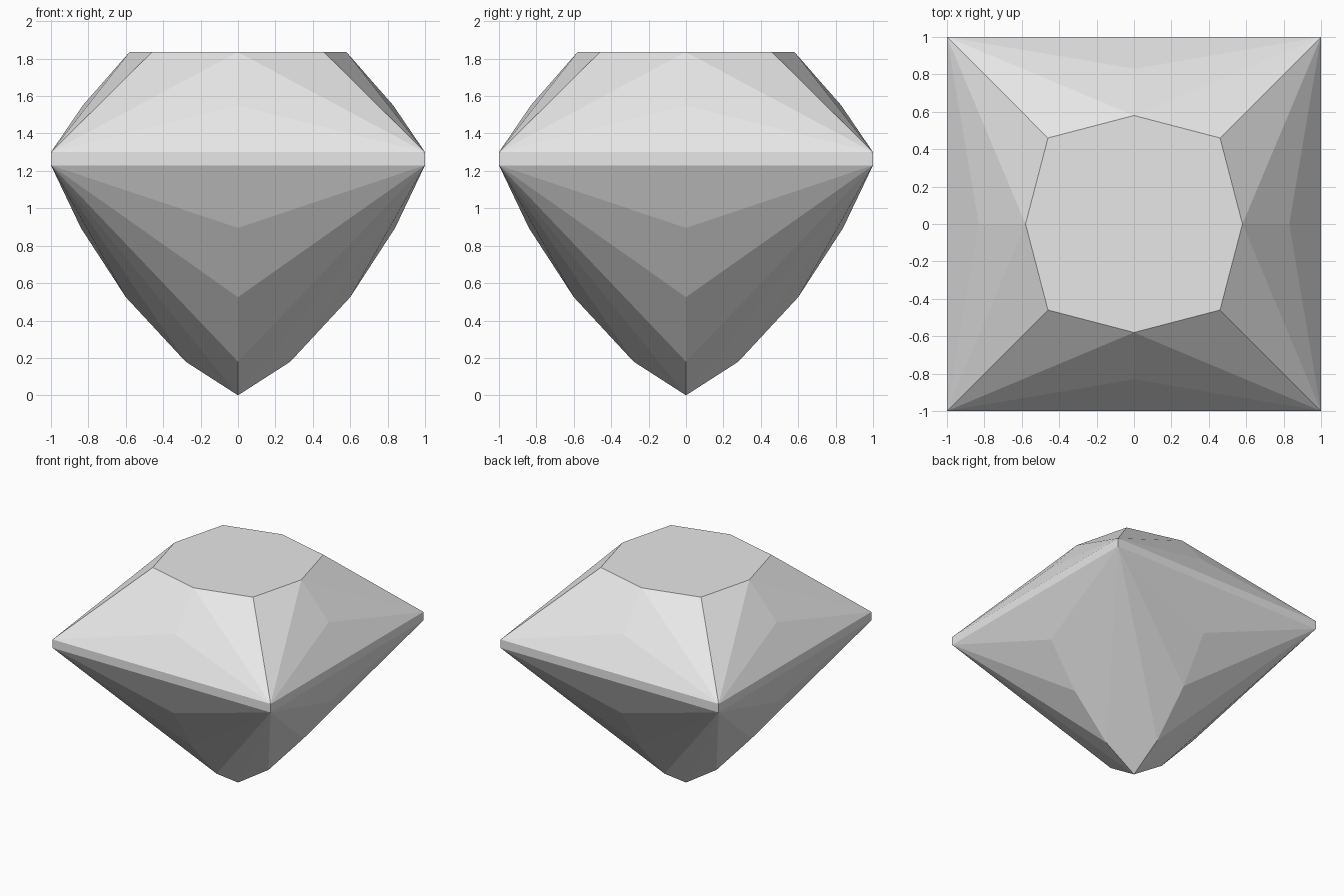
import bpy
import bmesh
from math import pi
from mathutils import Matrix, Vector

cube = bpy.data.objects.get("Cube")
if cube:
    bpy.data.objects.remove(cube, do_unlink=True)

GREY = (0.8, 0.8, 0.8, 1)
mat = bpy.data.materials.new("gem grey")
mat.use_nodes = True
mat.diffuse_color = GREY
mat.node_tree.nodes["Principled BSDF"].inputs["Base Color"].default_value = GREY

GIRDLE_TOP, GIRDLE_LOW, TABLE_Z = 1.30, 1.23, 1.835
TABLE_CORNER = 0.46
# Mid-side ridge points as (distance from axis, height), from girdle outwards
CROWN = [(0.83, 1.55), (0.58, TABLE_Z)]
PAVILION = [(0.84, 0.895), (0.60, 0.525), (0.28, 0.18), (0, 0)]


def fan(left, right, ridge):
    """Facets running from both girdle corners to each ridge point."""
    facets = [(left, right, ridge[0])]
    for a, b in zip(ridge, ridge[1:]):
        facets += [(left, a, b), (a, right, b)]
    return facets


def side_facets():
    """All facets of the front side; the others are turned copies."""
    top = [Vector((s, -1, GIRDLE_TOP)) for s in (-1, 1)]
    low = [Vector((s, -1, GIRDLE_LOW)) for s in (-1, 1)]
    table = [Vector((s * TABLE_CORNER, -TABLE_CORNER, TABLE_Z)) for s in (-1, 1)]
    crown = [Vector((0, -r, z)) for r, z in CROWN]
    pavilion = [Vector((0, -r, z)) for r, z in PAVILION]
    facets = [(low[0], low[1], top[1], top[0])]
    facets += fan(top[0], top[1], crown)
    facets += [(top[0], crown[-1], table[0]), (top[1], table[1], crown[-1])]
    facets += fan(low[1], low[0], pavilion)
    return facets


bm = bmesh.new()

# Four identical sides
for turn in range(4):
    spin = Matrix.Rotation(turn * pi / 2, 3, "Z")
    for facet in side_facets():
        bm.faces.new([bm.verts.new(spin @ p) for p in facet])

# Flat eight-sided table on top
rim = []
for turn in range(4):
    spin = Matrix.Rotation(turn * pi / 2, 3, "Z")
    rim.append(spin @ Vector((-TABLE_CORNER, -TABLE_CORNER, TABLE_Z)))
    rim.append(spin @ Vector((0, -CROWN[-1][0], TABLE_Z)))
bm.faces.new([bm.verts.new(p) for p in rim])

bmesh.ops.remove_doubles(bm, verts=bm.verts, dist=0.0005)
bmesh.ops.recalc_face_normals(bm, faces=bm.faces)

mesh = bpy.data.meshes.new("gem")
bm.to_mesh(mesh)
bm.free()
mesh.materials.append(mat)
gem = bpy.data.objects.new("gem", mesh)
bpy.context.collection.objects.link(gem)
